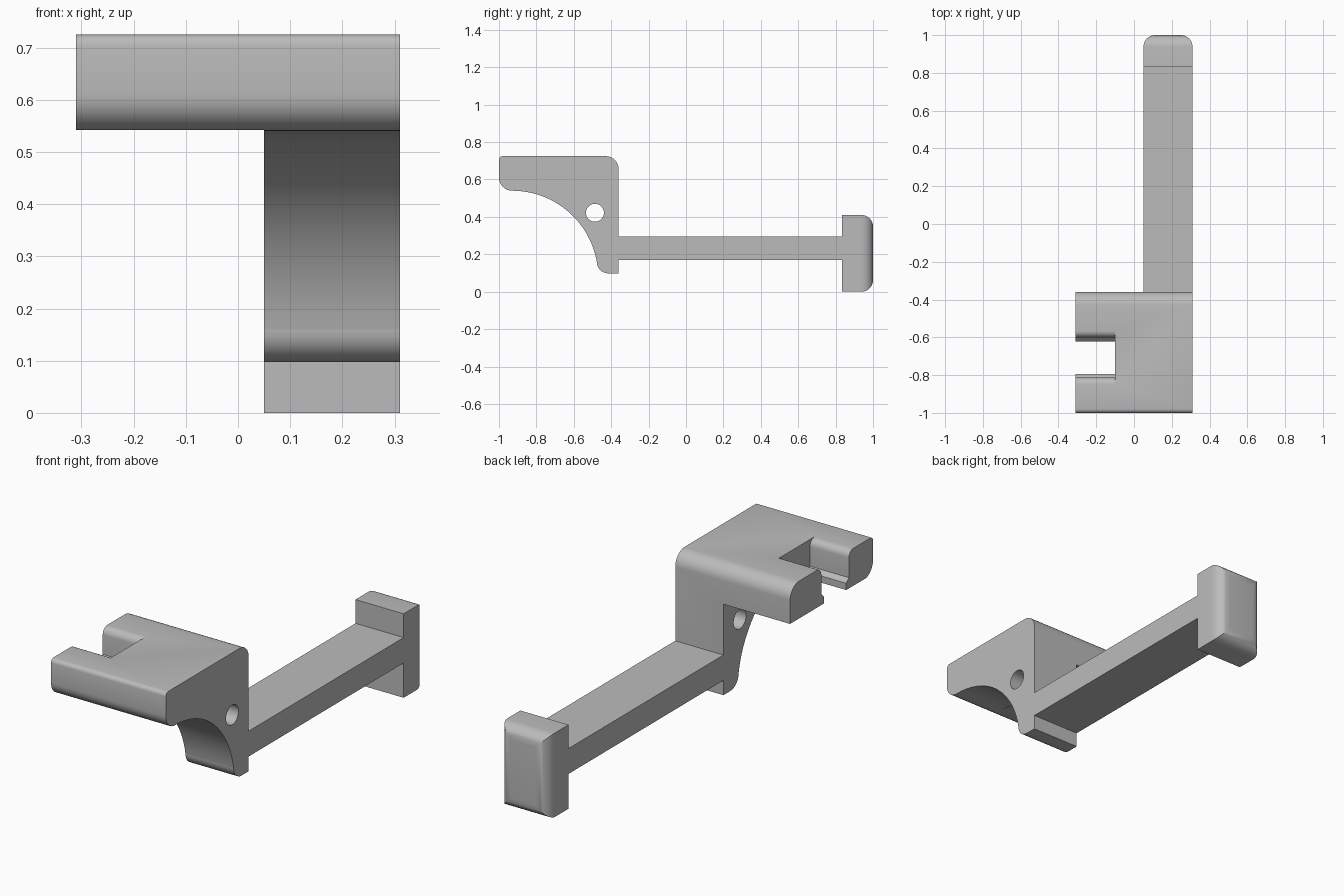
import bpy
import bmesh
from math import radians, sin, cos, pi

cube = bpy.data.objects.get("Cube")
if cube:
    bpy.data.objects.remove(cube, do_unlink=True)

grey = bpy.data.materials.new("plain grey")
grey.use_nodes = True
GREY = (0.5, 0.5, 0.5, 1)
grey.diffuse_color = GREY
grey.node_tree.nodes["Principled BSDF"].inputs["Base Color"].default_value = GREY

X_LEFT, X_INNER, X_RIGHT = -0.31, 0.05, 0.31


def arc(cy, cz, r, start, end, steps=8):
    """Points (y, z) along a circular arc, angles in degrees."""
    angles = [radians(start + (end - start) * i / steps) for i in range(steps + 1)]
    return [(cy + r * cos(a), cz + r * sin(a)) for a in angles]


def prism(name, profile, x0, x1):
    """Extrude a (y, z) outline along x."""
    bm = bmesh.new()
    face = bm.faces.new([bm.verts.new((x0, y, z)) for y, z in profile])
    ext = bmesh.ops.extrude_face_region(bm, geom=[face])
    moved = [v for v in ext["geom"] if isinstance(v, bmesh.types.BMVert)]
    bmesh.ops.translate(bm, verts=moved, vec=(x1 - x0, 0, 0))
    bmesh.ops.recalc_face_normals(bm, faces=bm.faces)
    mesh = bpy.data.meshes.new(name)
    bm.to_mesh(mesh)
    bm.free()
    mesh.materials.append(grey)
    obj = bpy.data.objects.new(name, mesh)
    bpy.context.collection.objects.link(obj)
    return obj


def box_profile(y0, y1, z0, z1):
    return [(y0, z0), (y1, z0), (y1, z1), (y0, z1)]


def activate(obj):
    bpy.ops.object.select_all(action="DESELECT")
    obj.select_set(True)
    bpy.context.view_layer.objects.active = obj


def cut(target, cutter):
    cutter.hide_render = True
    mod = target.modifiers.new("cut", "BOOLEAN")
    mod.operation = "DIFFERENCE"
    mod.solver = "EXACT"
    mod.object = cutter
    activate(target)
    bpy.ops.object.modifier_apply(modifier=mod.name)
    bpy.data.objects.remove(cutter, do_unlink=True)


# Hooked bracket: flat head, concave underside and rounded foot
bracket_outline = (
    arc(-0.43, 0.655, 0.07, 0, 90)
    + arc(-0.98, 0.705, 0.02, 90, 180, 4)
    + arc(-0.93, 0.61, 0.07, 180, 270)
    + arc(-0.93, 0.08, 0.46, 86, 10, 24)
    + arc(-0.415, 0.16, 0.062, 180, 270)
    + [(-0.36, 0.098)]
)
bracket = prism("bracket", bracket_outline, X_LEFT, X_RIGHT)

# Leg only exists on one side of the head
cut(bracket, prism("leg_cutter", box_profile(-1.2, -0.2, -0.2, 0.542), X_LEFT - 0.1, X_INNER))

# Snap slot: rounded mouth, straight walls, narrow lip at the bottom
half = [(0.086, 0.45), (0.086, 0.575), (0.106, 0.595)]
half += arc(0.141, 0.69, 0.035, 180, 90, 6) + [(0.141, 0.8)]
MID = -0.707
slot = [(MID + y, z) for y, z in half] + [(MID - y, z) for y, z in reversed(half)]
cut(bracket, prism("slot_cutter", slot, X_LEFT - 0.1, -0.10))

# Cross hole through the leg
cut(bracket, prism("hole_cutter", arc(-0.487, 0.422, 0.048, 0, 350, 35), 0, 0.5))

# Long bar
bar = prism("bar", box_profile(-0.36, 0.835, 0.17, 0.294), X_INNER, X_RIGHT)

# End block with rounded rear edges
end_block = prism("end_block", box_profile(0.835, 1.0, 0.0, 0.41), X_INNER, X_RIGHT)
bm = bmesh.new()
bm.from_mesh(end_block.data)
rear = [e for e in bm.edges if all(v.co.y > 0.99 for v in e.verts)]
bmesh.ops.bevel(bm, geom=rear, offset=0.062, segments=8, profile=0.5, affect="EDGES")
bm.to_mesh(end_block.data)
bm.free()

for part in (bracket, bar, end_block):
    activate(part)
    bpy.ops.object.shade_smooth_by_angle(angle=radians(30))
